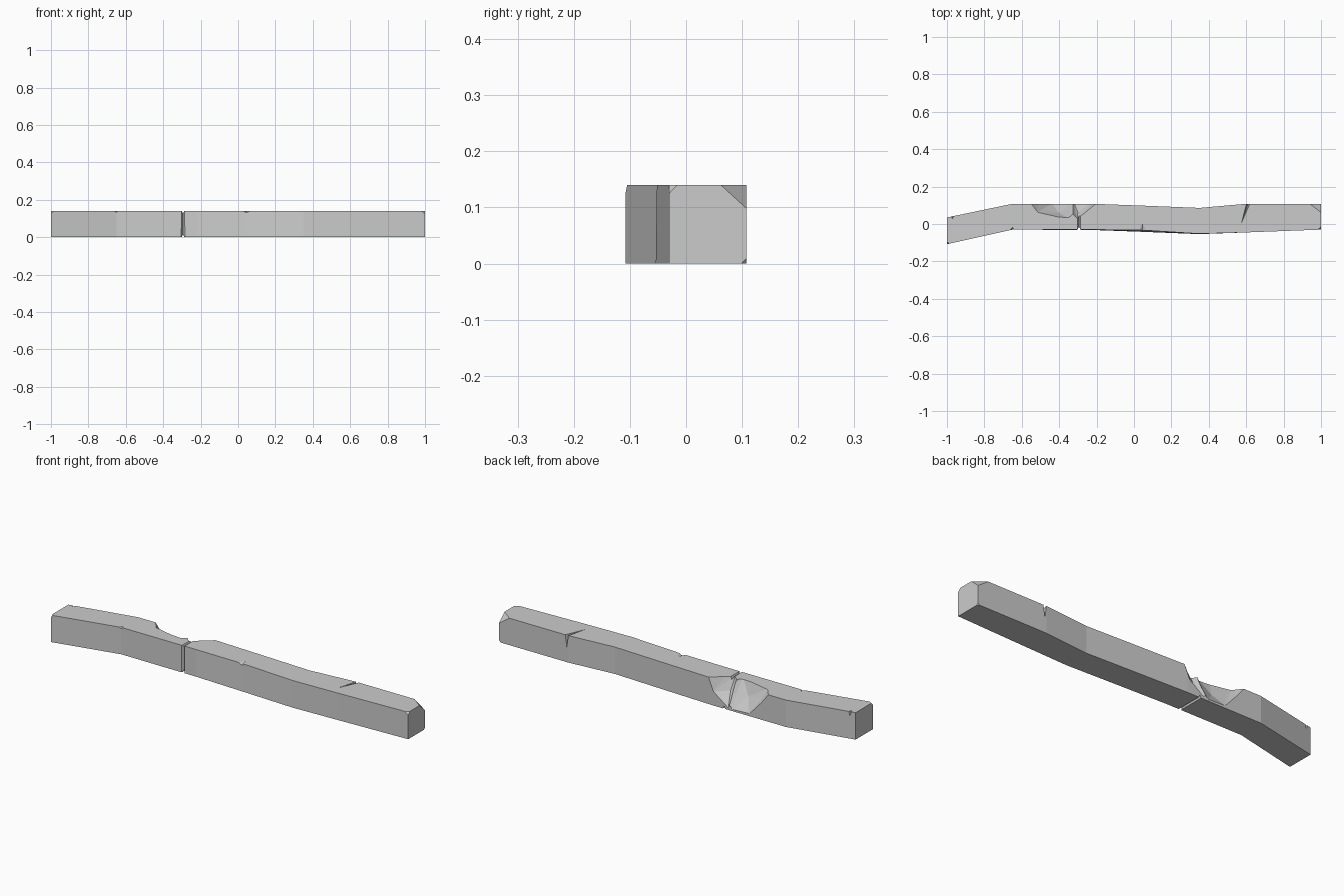
import bpy, bmesh
from mathutils import Vector

H = 0.14


def finish(name, bm):
    bmesh.ops.recalc_face_normals(bm, faces=bm.faces)
    me = bpy.data.meshes.new(name)
    bm.to_mesh(me)
    bm.free()
    ob = bpy.data.objects.new(name, me)
    bpy.context.collection.objects.link(ob)
    return ob


# Bent beam: stations of x, front bottom y, front top y, back y
stations = [(-1, -0.108, -0.108, 0.035), (-0.65, -0.03, -0.03, 0.108),
            (-0.22, -0.032, -0.03, 0.108), (0.05, -0.042, -0.033, 0.098),
            (0.35, -0.054, -0.052, 0.086), (0.6, -0.045, -0.045, 0.108),
            (1, -0.03, -0.03, 0.108)]
bm = bmesh.new()
rings = [[bm.verts.new(p) for p in ((x, fb, 0), (x, b, 0), (x, b, H), (x, ft, H))]
         for x, fb, ft, b in stations]
for a, b in zip(rings, rings[1:]):
    for i in range(4):
        j = (i + 1) % 4
        bm.faces.new((a[i], a[j], b[j], b[i]))
bm.faces.new(rings[0])
bm.faces.new(rings[-1])
beam = finish("stone_beam", bm)


def cut(points):
    """Subtract the convex hull of the points from the beam."""
    bm = bmesh.new()
    for p in points:
        bm.verts.new(p)
    res = bmesh.ops.convex_hull(bm, input=bm.verts)
    bmesh.ops.delete(bm, geom=[v for v in bm.verts if not v.link_faces], context='VERTS')
    cutter = finish("cutter", bm)
    cutter.hide_render = True
    mod = beam.modifiers.new("cut", 'BOOLEAN')
    mod.object = cutter
    mod.operation = 'DIFFERENCE'
    mod.solver = 'EXACT'
    bpy.context.view_layer.objects.active = beam
    bpy.ops.object.modifier_apply(modifier=mod.name)
    bpy.data.objects.remove(cutter)


def corner(p, q, r, tip):
    """Slice off a corner along plane p q r, on the side of tip."""
    p, q, r, tip = map(Vector, (p, q, r, tip))
    n = (q - p).cross(r - p).normalized()
    if n.dot(tip - p) < 0:
        n = -n
    c = (p + q + r) / 3
    base = [c + (v - c) * 1.8 for v in (p, q, r)]
    cut(base + [v + n * 0.1 for v in base])


# Broken hollow in the back, made of two overlapping chips
cut([(-0.56, 0.112, 0.15), (-0.52, 0.06, 0.15), (-0.41, 0.035, 0.15),
     (-0.35, 0.03, 0.15), (-0.30, 0.075, 0.15), (-0.51, 0.112, 0.085),
     (-0.44, 0.112, 0.008), (-0.34, 0.112, 0.004), (-0.28, 0.112, 0.07),
     (-0.47, 0.075, 0.09), (-0.40, 0.06, 0.075), (-0.34, 0.07, 0.08),
     (-0.55, 0.2, 0.15), (-0.3, 0.2, 0.15), (-0.42, 0.2, 0.0)])
cut([(-0.35, 0.07, 0.15), (-0.305, 0.025, 0.15), (-0.27, 0.05, 0.15),
     (-0.195, 0.112, 0.15), (-0.23, 0.112, 0.07), (-0.32, 0.112, 0.004),
     (-0.30, 0.062, 0.08), (-0.33, 0.2, 0.15), (-0.2, 0.2, 0.15), (-0.3, 0.2, 0.01)])

# Crack round the beam: V grooves in front, top and underside
gx, w, d = -0.294, 0.009, 0.014
cut([(gx + s * w * 1.5, -0.038, z) for s in (-1, 1) for z in (-0.02, 0.16)]
    + [(gx, -0.03 + d, z) for z in (-0.02, 0.16)])
for z, sign in ((H, 1), (0, -1)):
    cut([(gx + s * w, y, z + sign * 0.004) for s in (-1, 1) for y in (-0.05, 0.13)]
        + [(gx, y, z - sign * d) for y in (-0.05, 0.13)])

# Slit in the top and back near the right end
cut([(0.573, 0.0, 0.143), (0.603, 0.115, 0.145), (0.622, 0.115, 0.145),
     (0.612, 0.115, 0.07)])

# Nicks along the front top edge
cut([(0.015, -0.045, 0.143), (0.075, -0.045, 0.143), (0.045, 0.015, 0.143),
     (0.045, -0.045, 0.128)])
cut([(-0.675, -0.05, 0.143), (-0.63, -0.04, 0.143), (-0.65, -0.012, 0.143),
     (-0.652, -0.045, 0.122)])

# Nick at the left end of the back
cut([(-0.985, 0.05, 0.145), (-0.96, 0.055, 0.145), (-0.97, 0.025, 0.143),
     (-0.972, 0.052, 0.1)])

# Broken corners at both ends
corner((1, 0.062, H), (1, 0.108, 0.098), (0.94, 0.108, H), (1, 0.108, H))
corner((1, -0.016, H), (1, -0.03, 0.125), (0.98, -0.031, H), (1, -0.03, H))
corner((1, 0.098, 0), (1, 0.108, 0.01), (0.99, 0.108, 0), (1, 0.108, 0))
corner((-1, -0.095, H), (-1, -0.108, 0.125), (-0.985, -0.105, H), (-1, -0.108, H))
